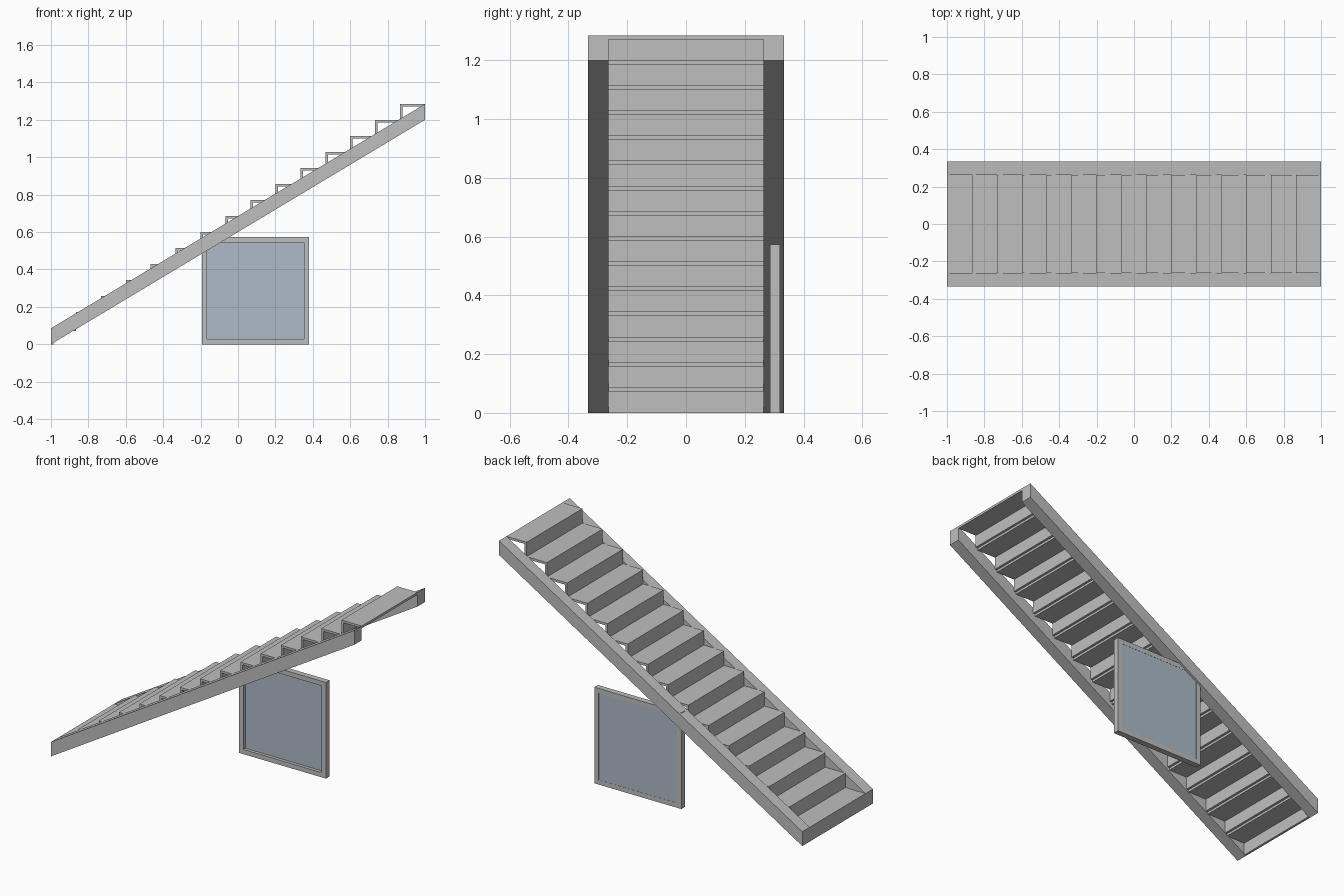
import bpy, bmesh

if "Cube" in bpy.data.objects:
    bpy.data.objects.remove(bpy.data.objects["Cube"])

STEPS = 15
RUN, RISE = 2 / STEPS, 1.285 / STEPS
HALF, INNER, THICK = 0.333, 0.263, 0.0135


def material(name, rgb):
    m = bpy.data.materials.new(name)
    m.diffuse_color = (*rgb, 1)
    m.use_nodes = True
    m.node_tree.nodes["Principled BSDF"].inputs["Base Color"].default_value = m.diffuse_color
    return m


grey = material("light grey", (0.52, 0.52, 0.52))
blue = material("pale blue glass", (0.42, 0.50, 0.59))


def prism(name, outline, y0, y1, mat):
    """Extrude an (x, z) outline from y0 to y1."""
    bm = bmesh.new()
    face = bm.faces.new([bm.verts.new((x, y0, z)) for x, z in outline])
    ext = bmesh.ops.extrude_face_region(bm, geom=[face])["geom"]
    for v in ext:
        if isinstance(v, bmesh.types.BMVert):
            v.co.y = y1
    bmesh.ops.recalc_face_normals(bm, faces=bm.faces)
    mesh = bpy.data.meshes.new(name)
    bm.to_mesh(mesh)
    bm.free()
    mesh.materials.append(mat)
    ob = bpy.data.objects.new(name, mesh)
    bpy.context.collection.objects.link(ob)
    return ob


def box(name, x0, x1, y0, y1, z0, z1, mat):
    return prism(name, [(x0, z0), (x1, z0), (x1, z1), (x0, z1)], y0, y1, mat)


# Sloping side stringers
slope = [(-1, 0), (1, 1.2), (1, 1.285), (-1, RISE)]
prism("front_stringer", slope, -HALF, -INNER, grey)
prism("back_stringer", slope, INNER, HALF, grey)

# Thin treads and risers, open underneath
for i in range(STEPS):
    x, z = -1 + i * RUN, i * RISE
    top = z + RISE
    box(f"riser_{i + 1}", x, x + THICK, -INNER, INNER, z, top - THICK, grey)
    box(f"tread_{i + 1}", x, x + RUN, -INNER, INNER, top - THICK, top, grey)

# Window below the stairs: four frame bars and a pane set near the back
X0, X1, Z1, BAR = -0.193, 0.38, 0.573, 0.028
Y0, Y1 = 0.286, 0.32
box("frame_left", X0, X0 + BAR, Y0, Y1, 0, Z1, grey)
box("frame_right", X1 - BAR, X1, Y0, Y1, 0, Z1, grey)
box("frame_bottom", X0 + BAR, X1 - BAR, Y0, Y1, 0, BAR, grey)
box("frame_top", X0 + BAR, X1 - BAR, Y0, Y1, Z1 - BAR, Z1, grey)
box("glass_pane", X0 + BAR, X1 - BAR, Y1 - 0.015, Y1 - 0.001, BAR, Z1 - BAR, blue)
